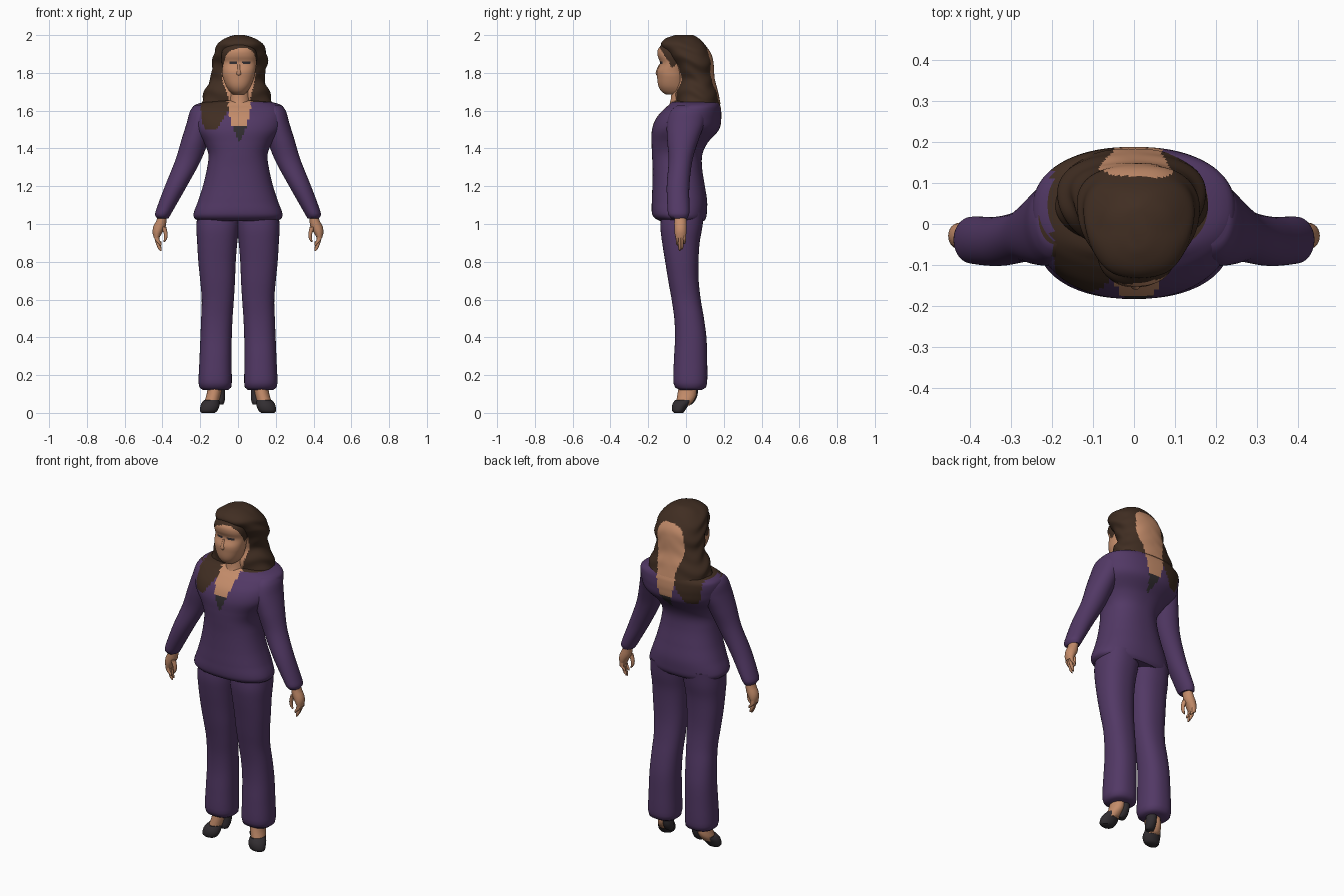
import bpy, math


def material(name, rgb):
    m = bpy.data.materials.new(name)
    m.diffuse_color = (*rgb, 1)
    return m


PURPLE, HAIR, SKIN, DARK = range(4)
MATS = [material("purple_cloth", (0.084, 0.040, 0.130)),
        material("brown_hair", (0.052, 0.027, 0.016)),
        material("skin", (0.55, 0.262, 0.144)),
        material("dark_cloth", (0.032, 0.027, 0.031))]


def hermite(rows, z):
    """Smooth interpolation of section rows (z, ...) at height z."""
    k = 0
    while k < len(rows) - 2 and z > rows[k + 1][0]:
        k += 1
    a, b = rows[k], rows[k + 1]
    p, q = rows[max(k - 1, 0)], rows[min(k + 2, len(rows) - 1)]
    h = b[0] - a[0]
    t = (z - a[0]) / h
    out = []
    for i in range(1, len(a)):
        m0 = (b[i] - p[i]) / (b[0] - p[0]) * h
        m1 = (q[i] - a[i]) / (q[0] - a[0]) * h
        out.append((2*t**3 - 3*t*t + 1) * a[i] + (t**3 - 2*t*t + t) * m0
                   + (3*t*t - 2*t**3) * b[i] + (t**3 - t*t) * m1)
    return out


def loft(name, rows, color, n=48, step=0.02, power=2.0, side=1, wave=0.0):
    """Stack horizontal rings; rows are (z, centre x, half width, front y, back y)."""
    rows = sorted(rows)
    zs = [rows[0][0]]
    for a, b in zip(rows, rows[1:]):
        c = max(1, round((b[0] - a[0]) / step))
        zs += [a[0] + (b[0] - a[0]) * (i + 1) / c for i in range(c)]
    verts, faces = [], []
    for z in zs:
        xc, rx, yf, yb = hermite(rows, z)
        for i in range(n):
            t = 2 * math.pi * i / n
            c, s = math.cos(t), math.sin(t)
            r = (abs(c)**power + abs(s)**power) ** (-1 / power)
            r *= 1 + wave * math.sin(z * 75 + 2 * math.sin(3 * t)) * abs(c)
            verts.append((side * (xc + rx * c * r),
                          (yf + yb) / 2 + (yb - yf) / 2 * s * r, z))
    for k in range(len(zs) - 1):
        for i in range(n):
            j = (i + 1) % n
            faces.append((k*n + i, k*n + j, k*n + n + j, k*n + n + i))
    faces.append(tuple(range(n))[::-1])
    faces.append(tuple(range(len(verts) - n, len(verts))))
    if side < 0:
        faces = [f[::-1] for f in faces]
    me = bpy.data.meshes.new(name)
    me.from_pydata(verts, [], faces)
    for m in MATS:
        me.materials.append(m)
    for p in me.polygons:
        p.use_smooth = True
        p.material_index = color(p.center) if callable(color) else color
    me.set_sharp_from_angle(angle=math.radians(50))
    ob = bpy.data.objects.new(name, me)
    bpy.context.collection.objects.link(ob)
    return ob


# Colour regions by x and z: bare face, neck and neckline
OPENING = [(1.52, -.03, .045), (1.60, -.05, .065), (1.68, -.055, .07),
           (1.72, -.07, .08), (1.78, -.085, .09), (1.86, -.072, .095),
           (1.91, -.05, .08), (1.93, 0, .05)]


def in_opening(c):
    if not OPENING[0][0] <= c.z <= OPENING[-1][0]:
        return False
    l, r = hermite(OPENING, c.z)
    return l < c.x < r


def jacket_color(c):
    if in_opening(c):
        return SKIN
    if c.z > 1.642:
        return HAIR
    if 1.43 < c.z <= 1.52 and abs(c.x - .008) < (c.z - 1.43) * .43:
        return DARK
    # long lock lying over one shoulder
    if c.z > 1.5:
        u = min(1, (c.z - 1.5) / .1)
        if -.17 - .028 * math.sqrt(u) < c.x < -.115 + .065 * u:
            return HAIR
    return PURPLE


def hair_color(c):
    return SKIN if in_opening(c) else HAIR


def face_color(c):
    if c.y < -.08 and abs(c.z - 1.853) < .008 and (
            abs(c.x + .026) < .02 or abs(c.x - .045) < .021):
        return DARK
    return hair_color(c) if c.z > 1.76 else SKIN


# Jacket body
loft("jacket", [
    (1.015, 0, .208, -.135, .095), (1.03, 0, .230, -.165, .105),
    (1.055, 0, .235, -.180, .110), (1.12, 0, .212, -.181, .112),
    (1.20, 0, .186, -.178, .100), (1.30, 0, .163, -.177, .085),
    (1.37, 0, .157, -.180, .087), (1.43, 0, .182, -.182, .115),
    (1.50, 0, .235, -.180, .175), (1.56, 0, .248, -.158, .187),
    (1.61, 0, .245, -.115, .185), (1.63, 0, .228, -.092, .180),
    (1.645, 0, .18, -.078, .172), (1.655, 0, .10, -.06, .14)],
    jacket_color, n=128, step=.007, power=2.3)

# Hair mass, face and neck
loft("hair", [
    (1.635, -.005, .188, -.055, .183), (1.70, -.006, .172, -.058, .170),
    (1.77, -.003, .142, -.042, .152), (1.85, .010, .146, -.065, .146),
    (1.90, .012, .140, -.100, .134), (1.95, .012, .120, -.132, .100),
    (1.98, .010, .085, -.112, .072), (1.995, .008, .048, -.075, .048),
    (2.0, .008, .025, -.058, .038)],
    hair_color, n=128, step=.007, power=2.2, wave=.025)
loft("face", [
    (1.685, .003, .030, -.105, 0), (1.70, .003, .046, -.128, 0),
    (1.73, .003, .066, -.146, 0), (1.78, .003, .084, -.153, 0),
    (1.81, .004, .088, -.153, 0), (1.853, .006, .092, -.138, 0),
    (1.89, .006, .094, -.150, 0), (1.92, .006, .088, -.150, 0),
    (1.95, .008, .070, -.130, 0)], face_color, n=112, step=.006, power=2.2)
loft("nose", [
    (1.782, .004, .006, -.150, -.12), (1.792, .004, .016, -.160, -.12),
    (1.81, .004, .012, -.158, -.12), (1.845, .004, .007, -.143, -.12)],
    SKIN, n=16, step=.008)
loft("neck", [
    (1.58, .007, .060, -.115, .05), (1.64, .007, .060, -.085, .05),
    (1.72, .005, .060, -.075, .05)], SKIN)

for side, tag in ((1, "left"), (-1, "right")):
    # Sleeve
    loft("sleeve_" + tag, [
        (1.03, .398, .030, -.078, .006), (1.045, .399, .040, -.092, .015),
        (1.07, .390, .045, -.097, .018), (1.20, .329, .058, -.102, .018),
        (1.34, .263, .068, -.092, .035), (1.45, .226, .072, -.100, .068),
        (1.54, .200, .070, -.100, .100), (1.60, .193, .060, -.080, .105),
        (1.627, .190, .042, -.05, .08)],
        jacket_color, step=.012, side=side)

    # Hand, fingers and thumb
    loft("hand_" + tag, [
        (.925, .431, .014, -.054, -.004), (.95, .428, .024, -.060, .002),
        (.985, .416, .033, -.062, .004), (1.02, .405, .026, -.062, .002),
        (1.06, .398, .024, -.060, 0)], SKIN, n=24, side=side)
    for i, tip in enumerate((.885, .857, .864, .893)):
        y = -.046 + i * .0125
        loft(f"finger_{i + 1}_{tag}", [
            (tip, .408, .004, y - .003 + .1 * (-.03 - y), y + .003),
            (tip + .012, .414, .009, y - .007, y + .007),
            (.915, .428, .012, y - .008, y + .008),
            (.95, .430, .014, y - .008, y + .008)],
            SKIN, n=12, step=.01, side=side)
    loft("thumb_" + tag, [
        (.905, .392, .004, -.050, -.040), (.92, .384, .008, -.055, -.036),
        (.945, .382, .010, -.058, -.034), (.985, .394, .014, -.060, -.030)],
        SKIN, n=12, step=.01, side=side)

    # Trouser leg
    loft("trouser_leg_" + tag, [
        (.122, .120, .068, -.035, .085), (.135, .120, .084, -.058, .106),
        (.16, .121, .088, -.067, .112), (.28, .119, .085, -.064, .112),
        (.40, .116, .083, -.058, .108), (.50, .112, .083, -.062, .095),
        (.60, .107, .085, -.076, .078), (.70, .108, .092, -.094, .067),
        (.80, .111, .099, -.110, .066), (.90, .110, .106, -.126, .072),
        (.98, .107, .113, -.135, .086), (1.06, .10, .115, -.130, .095)],
        PURPLE, power=2.3, side=side)

    # Foot, shoe and heel
    loft("foot_" + tag, [
        (.04, .143, .036, -.055, .02), (.07, .136, .038, -.050, .045),
        (.10, .128, .038, -.045, .056), (.16, .118, .038, -.035, .055)],
        SKIN, n=32, step=.01, side=side)
    loft("shoe_" + tag, [
        (0, .158, .035, -.064, -.015), (.008, .156, .044, -.072, -.008),
        (.03, .150, .050, -.075, .006), (.05, .146, .048, -.070, .020),
        (.068, .140, .040, -.058, .034)], DARK, n=32, step=.008, side=side)
    loft("heel_" + tag, [
        (.045, .100, .022, -.005, .030), (.06, .098, .027, -.010, .045),
        (.09, .096, .028, -.005, .060), (.13, .097, .027, 0, .064)],
        DARK, n=24, step=.01, side=side)
